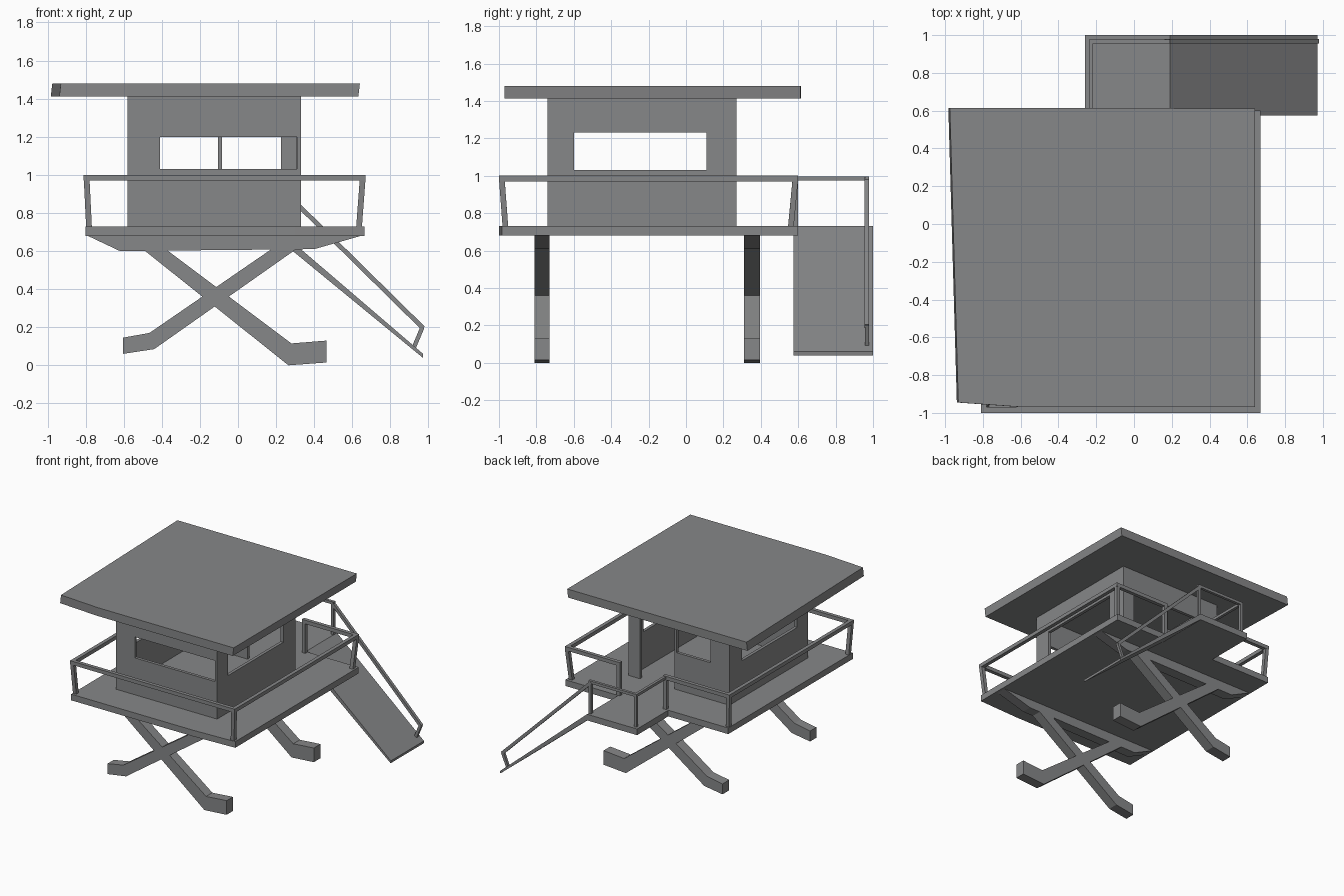
import bpy, bmesh
from mathutils import Vector

if "Cube" in bpy.data.objects:
    bpy.data.objects.remove(bpy.data.objects["Cube"])

mat = bpy.data.materials.new("weathered grey")
mat.diffuse_color = (0.24, 0.243, 0.247, 1)
mat.use_nodes = True
mat.node_tree.nodes["Principled BSDF"].inputs["Base Color"].default_value = mat.diffuse_color


def loft(bm, a, b):
    """Solid between two matching point loops."""
    va = [bm.verts.new(p) for p in a]
    vb = [bm.verts.new(p) for p in b]
    n = len(a)
    bm.faces.new(va)
    bm.faces.new(vb[::-1])
    for i in range(n):
        j = (i + 1) % n
        bm.faces.new((va[j], va[i], vb[i], vb[j]))


def plan(bm, pts, z0, z1):
    loft(bm, [(x, y, z0) for x, y in pts], [(x, y, z1) for x, y in pts])


def profile(bm, pts, y0, y1):
    loft(bm, [(x, y0, z) for x, z in pts], [(x, y1, z) for x, z in pts])


def box(bm, x0, x1, y0, y1, z0, z1):
    plan(bm, [(x0, y0), (x1, y0), (x1, y1), (x0, y1)], z0, z1)


def bar(bm, p, q, w):
    """Square bar from p to q."""
    p, q = Vector(p), Vector(q)
    d = (q - p).normalized()
    ref = Vector((0, 1, 0)) if abs(d.y) < 0.9 else Vector((0, 0, 1))
    u = d.cross(ref).normalized() * w / 2
    v = d.cross(u).normalized() * w / 2
    ring = (u + v, v - u, -u - v, u - v)
    loft(bm, [p + r for r in ring], [q + r for r in ring])


def finish(bm, name):
    bmesh.ops.recalc_face_normals(bm, faces=bm.faces)
    me = bpy.data.meshes.new(name)
    bm.to_mesh(me)
    bm.free()
    me.materials.append(mat)
    ob = bpy.data.objects.new(name, me)
    bpy.context.collection.objects.link(ob)


# Deck with rear landing
bm = bmesh.new()
plan(bm, [(-.80, -1), (.3, -1), (.665, -.985), (.665, .6), (.19, .6), (.19, 1),
          (-.26, 1), (-.26, .6), (-.80, .6)], .68, .73)
finish(bm, "deck")

# Crossed legs with feet, and the tapered beam over each pair
for name, y0, y1 in (("front", -.81, -.73), ("rear", .31, .395)):
    bm = bmesh.new()
    profile(bm, [(-.80, .685), (-.62, .60), (.40, .61), (.665, .685)], y0, y1)
    finish(bm, name + "_beam")
    bm = bmesh.new()
    profile(bm, [(-.605, .06), (-.44, .085), (.32, .62), (.19, .62),
                 (-.465, .17), (-.605, .145)], y0, y1)
    profile(bm, [(.465, .015), (.465, .13), (.28, .115), (-.38, .61),
                 (-.50, .61), (.265, 0)], y0, y1)
    finish(bm, name + "_crossed_legs")

# Cabin walls around window openings
X0, X1, Y0, Y1, Z0, Z1, T = -.58, .33, -.74, .27, .73, 1.42, .025
bm = bmesh.new()
box(bm, X0, X1, Y0, Y0 + T, Z0, 1.03)
box(bm, X0, X1, Y0, Y0 + T, 1.20, Z1)
box(bm, X0, -.41, Y0, Y0 + T, 1.03, 1.20)
box(bm, .31, X1, Y0, Y0 + T, 1.03, 1.20)
finish(bm, "front_wall")
for name, x in (("left_wall", X0), ("right_wall", X1 - T)):
    bm = bmesh.new()
    a, b = Y0 + T, Y1 - T
    box(bm, x, x + T, a, b, Z0, 1.03)
    box(bm, x, x + T, a, b, 1.23, Z1)
    box(bm, x, x + T, a, -.60, 1.03, 1.23)
    box(bm, x, x + T, .11, b, 1.03, 1.23)
    finish(bm, name)

# Back wall with window and open doorway
bm = bmesh.new()
a, b = Y1 - T, Y1
box(bm, X0, -.41, a, b, Z0, 1.23)
box(bm, -.41, -.085, a, b, Z0, 1.03)
box(bm, -.105, -.085, a, b, 1.03, 1.23)
box(bm, .225, X1, a, b, Z0, 1.23)
box(bm, X0, X1, a, b, 1.23, Z1)
finish(bm, "back_wall")

# Slightly skewed overhanging roof
bm = bmesh.new()
pts = [(-.93, -.945), (-.58, -.97), (.64, -.97), (.64, .612), (-.975, .615)]
loft(bm, [(x - .008, y, 1.412) for x, y in pts],
     [(x, y, 1.48) for x, y in pts])
finish(bm, "roof")

# Deck railing: leaning corner posts and a top rail
top = [(.19, .585), (.655, .585), (.655, -.985), (-.795, -.985), (-.795, .585),
       (-.228, .585), (-.228, .967), (.18, .967)]
foot = [(.19, .585), (.635, .56), (.635, -.965), (-.782, -.965), (-.782, .57),
        (-.228, .585), (-.228, .967), (.18, .967)]
bm = bmesh.new()
for i, ((x, y), (u, v)) in enumerate(zip(top, foot)):
    w = .03 if i < 6 else .022
    bar(bm, (u, v, .72), (x, y, .985), w)
    if i:
        px, py = top[i - 1]
        d = Vector((x - px, y - py, 0)).normalized() * w / 2
        bar(bm, Vector((px, py, .985)) - d, Vector((x, y, .985)) + d, w)
finish(bm, "deck_railing")

# Ramp and its handrail
bm = bmesh.new()
profile(bm, [(.17, .73), (.19, .68), (.97, .04), (.972, .06), (.19, .73)], .575, 1)
finish(bm, "ramp")
bm = bmesh.new()
bar(bm, (.17, .967, .985), (.972, .967, .195), .024)
bar(bm, (.968, .967, .20), (.92, .967, .085), .022)
finish(bm, "ramp_handrail")
